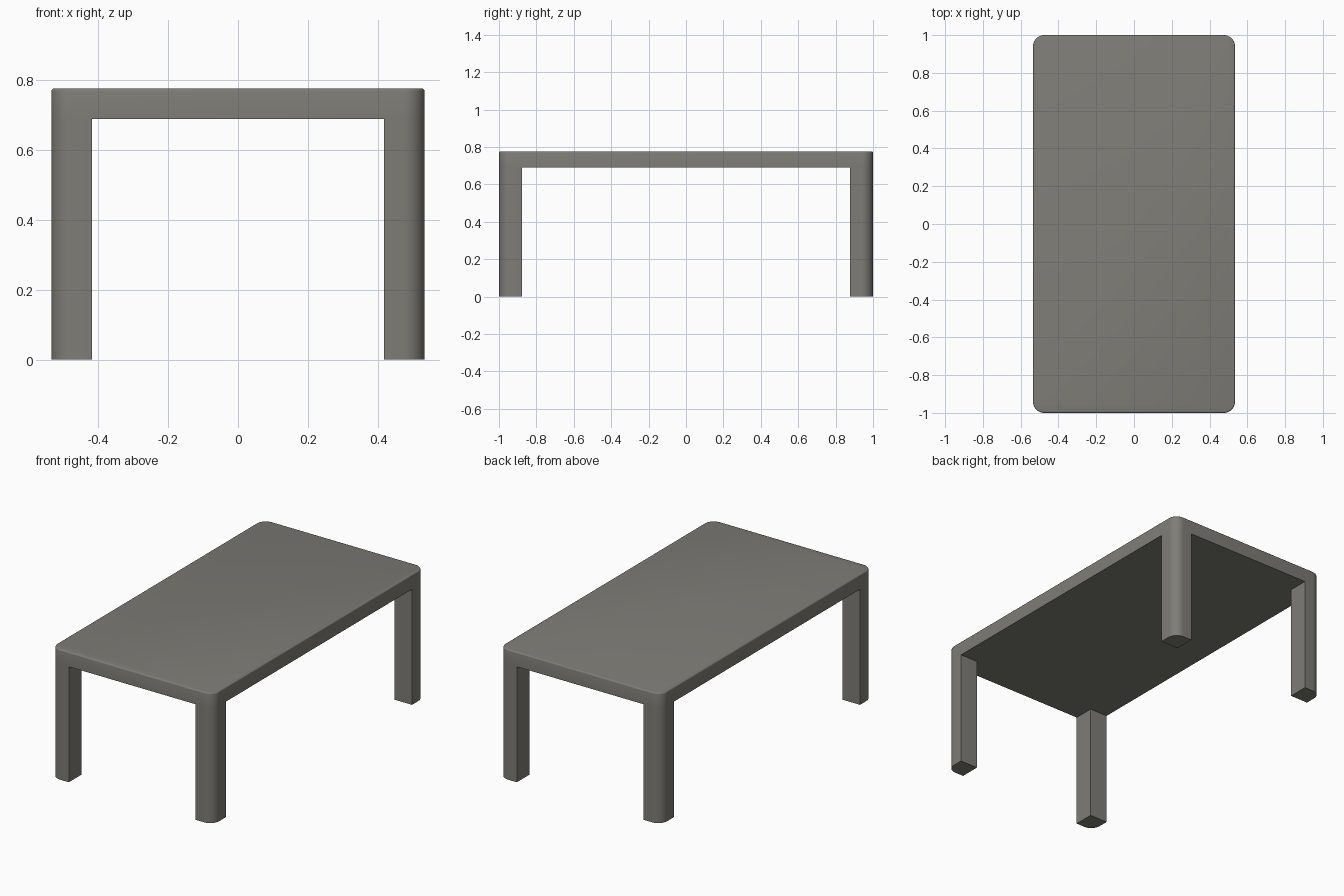
import bpy, bmesh
from math import sin, cos, pi

if "Cube" in bpy.data.objects:
    bpy.data.objects.remove(bpy.data.objects["Cube"])

HX, HY = 0.535, 1.0        # half width and half length
R = 0.06                   # plan corner radius
LEG_X, LEG_Y = 0.117, 0.122
Z_UNDER, Z_TOP = 0.69, 0.777
SEG = 10

# Dark warm grey finish
finish = bpy.data.materials.new("dark_grey")
finish.diffuse_color = (0.21, 0.203, 0.183, 1)
finish.use_nodes = True
finish.node_tree.nodes["Principled BSDF"].inputs["Base Color"].default_value = finish.diffuse_color


def arc(cx, cy, start):
    return [(cx + R * cos(start + pi / 2 * i / SEG),
             cy + R * sin(start + pi / 2 * i / SEG)) for i in range(SEG + 1)]


def extrude_outline(name, outline, z0, z1, top_bevel=0.0, cap_top=True):
    bm = bmesh.new()
    base = bm.faces.new([bm.verts.new((x, y, z0)) for x, y in outline])
    ret = bmesh.ops.extrude_face_region(bm, geom=[base], use_keep_orig=True)
    top_verts = [v for v in ret["geom"] if isinstance(v, bmesh.types.BMVert)]
    bmesh.ops.translate(bm, vec=(0, 0, z1 - z0), verts=top_verts)
    bmesh.ops.recalc_face_normals(bm, faces=bm.faces)
    if top_bevel:
        rim = [e for e in bm.edges if all(v.co.z > z1 - 1e-5 for v in e.verts)]
        bmesh.ops.bevel(bm, geom=rim, offset=top_bevel, segments=3,
                        profile=0.5, affect='EDGES')
    if not cap_top:
        caps = [f for f in bm.faces if all(v.co.z > z1 - 1e-5 for v in f.verts)]
        bmesh.ops.delete(bm, geom=caps, context='FACES_ONLY')
    me = bpy.data.meshes.new(name)
    bm.to_mesh(me)
    bm.free()
    me.materials.append(finish)
    ob = bpy.data.objects.new(name, me)
    bpy.context.collection.objects.link(ob)
    bpy.ops.object.select_all(action='DESELECT')
    ob.select_set(True)
    bpy.context.view_layer.objects.active = ob
    bpy.ops.object.shade_smooth_by_angle(angle=pi / 5)
    return ob


# Tabletop: rounded rectangle with a softened upper rim
top = []
for sx, sy, a in ((1, 1, 0), (-1, 1, pi / 2), (-1, -1, pi), (1, -1, 3 * pi / 2)):
    top += arc(sx * (HX - R), sy * (HY - R), a)
extrude_outline("tabletop", top, Z_UNDER, Z_TOP, top_bevel=0.008)

# Legs: square section, outer corner rounded flush with the tabletop
leg = arc(HX - R, HY - R, 0) + [(HX - LEG_X, HY), (HX - LEG_X, HY - LEG_Y),
                                (HX, HY - LEG_Y)]
for side, sx in (("left", -1), ("right", 1)):
    for end, sy in (("front", -1), ("back", 1)):
        extrude_outline(f"{end}_{side}_leg", [(sx * x, sy * y) for x, y in leg],
                        0.0, Z_UNDER, cap_top=False)
